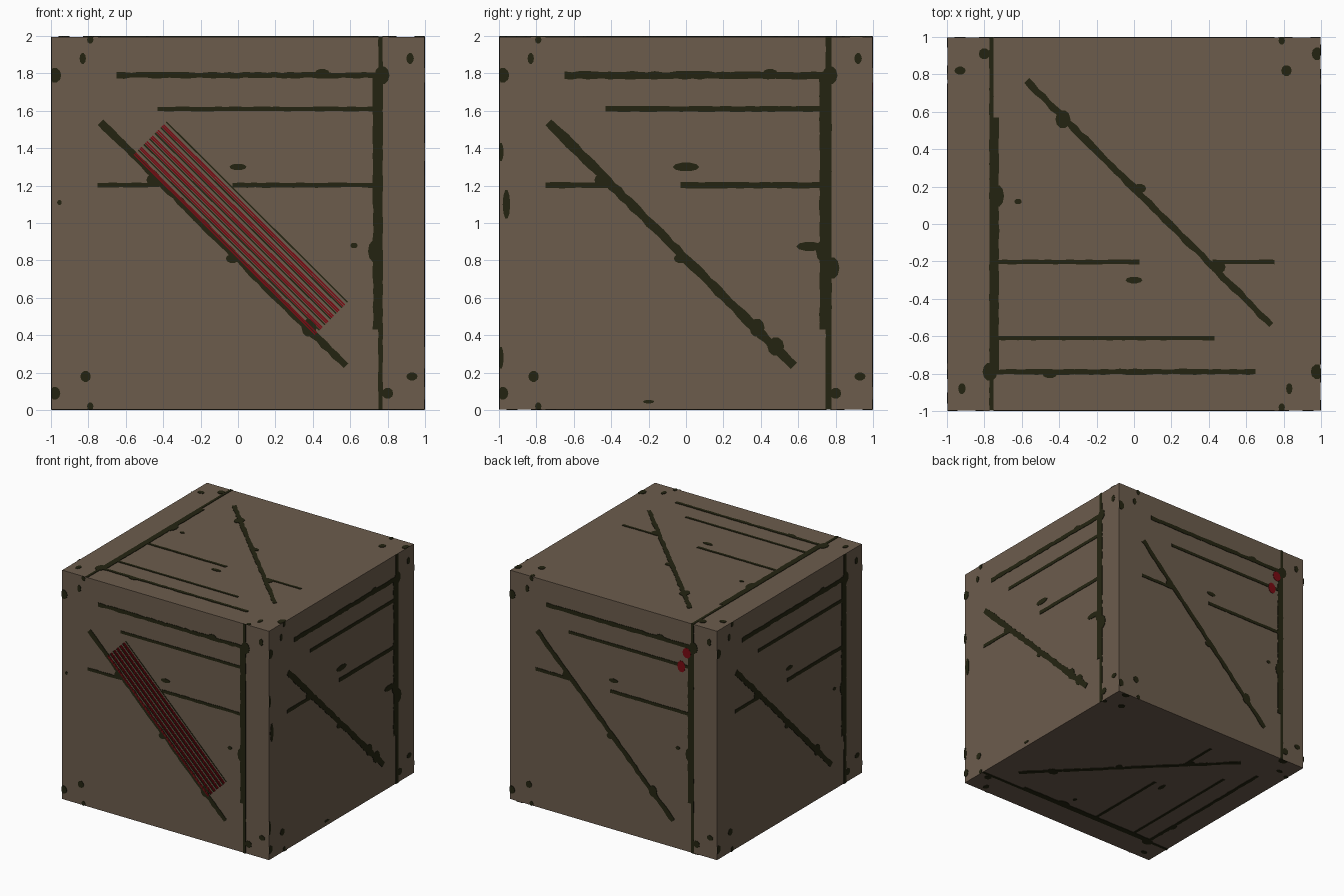
import bpy, bmesh, math, random
from mathutils import Vector

if "Cube" in bpy.data.objects:
    bpy.data.objects.remove(bpy.data.objects["Cube"])

random.seed(4)


def make_mat(name, rgb):
    m = bpy.data.materials.new(name)
    m.diffuse_color = (*rgb, 1)
    m.use_nodes = True
    m.node_tree.nodes["Principled BSDF"].inputs["Base Color"].default_value = m.diffuse_color
    return m


WOOD = make_mat("brown wood", (0.150, 0.107, 0.073))
DARK = make_mat("dark gap", (0.0175, 0.0175, 0.0055))
RED = make_mat("dark red paint", (0.19, 0.003, 0.006))
LIM, HALF = 0.998, 0.996


def finish(name, bm, mat, thick=0.004):
    me = bpy.data.meshes.new(name)
    bm.to_mesh(me)
    bm.free()
    me.materials.append(mat)
    ob = bpy.data.objects.new(name, me)
    bpy.context.collection.objects.link(ob)
    if thick:
        s = ob.modifiers.new("thickness", 'SOLIDIFY')
        s.thickness, s.offset = thick, -1
    return ob


# each side: outward normal, local right, local up, line width factor
SIDES = {
    "front": ((0, -1, 0), (1, 0, 0), (0, 0, 1), 0.9),
    "right": ((1, 0, 0), (0, 1, 0), (0, 0, 1), 1.15),
    "back": ((0, 1, 0), (-1, 0, 0), (0, 0, 1), 1.0),
    "left": ((-1, 0, 0), (0, -1, 0), (0, 0, 1), 1.1),
    "top": ((0, 0, 1), (-1, 0, 0), (0, -1, 0), 0.85),
    "bottom": ((0, 0, -1), (0, -1, 0), (-1, 0, 0), 0.85),
}


def place(side, u, v, d=1.0):
    n, r, up, _ = SIDES[side]
    c = lambda t: max(-LIM, min(LIM, t))
    return Vector(n) * d + Vector(r) * c(u) + Vector(up) * c(v) + Vector((0, 0, 1))


def stroke(bm, side, a, b, width, rough=0.0, d=1.0):
    """Flat ribbon from a to b with a slightly ragged outline."""
    a, b = Vector(a), Vector(b)
    n = max(1, int((b - a).length / 0.04)) if rough else 1
    t = (b - a).normalized()
    perp = Vector((-t.y, t.x))
    prev = None
    for i in range(n + 1):
        p = a.lerp(b, i / n)
        w1, w2 = (width / 2 + random.uniform(-rough, rough) for _ in "ab")
        q, s = p + perp * w1, p - perp * w2
        cur = (bm.verts.new(place(side, q.x, q.y, d)), bm.verts.new(place(side, s.x, s.y, d)))
        if prev:
            bm.faces.new((prev[1], cur[1], cur[0], prev[0]))
        prev = cur


def blob(bm, side, u, v, ru, rv, d=1.0):
    bm.faces.new([bm.verts.new(place(side, u + ru * math.cos(k * math.pi / 5),
                                     v + rv * math.sin(k * math.pi / 5), d)) for k in range(10)])


# crate body
bm = bmesh.new()
bmesh.ops.create_cube(bm, size=2 * HALF)
bmesh.ops.translate(bm, verts=bm.verts, vec=(0, 0, 1))
finish("crate_body", bm, WOOD, 0)

# plank gaps: start, end, width, raggedness
GAPS = [((0.762, -1), (0.762, 1), 0.027, 0.001),
        ((0.746, -0.57), (0.746, 0.8), 0.055, 0.003),
        ((-0.65, 0.79), (0.76, 0.79), 0.034, 0.004),
        ((-0.43, 0.61), (0.74, 0.61), 0.026, 0.001),
        ((-0.75, 0.203), (-0.42, 0.203), 0.027, 0.002),
        ((-0.03, 0.203), (0.74, 0.203), 0.028, 0.002),
        ((-0.735, 0.54), (0.575, -0.765), 0.042, 0.005)]
# nails and worn spots: centre, radii
SPOTS = [(0.77, 0.79, 0.04, 0.05), (0.92, 0.88, 0.02, 0.03), (0.93, -0.82, 0.03, 0.022),
         (-0.83, 0.88, 0.017, 0.03), (-0.79, 0.98, 0.017, 0.022), (-0.98, 0.79, 0.035, 0.04),
         (-0.815, -0.82, 0.028, 0.03), (-0.79, -0.98, 0.017, 0.022), (-0.98, -0.91, 0.03, 0.035),
         (0.8, -0.91, 0.03, 0.03), (0, 0.3, 0.045, 0.018), (0.45, 0.8, 0.04, 0.025),
         (-0.45, 0.23, 0.04, 0.035), (-0.03, -0.19, 0.035, 0.025), (0.38, -0.56, 0.04, 0.05),
         (0.73, -0.15, 0.035, 0.06), (0.62, -0.12, 0.02, 0.015)]
EXTRA = {"right": [(0.66, -0.125, 0.07, 0.025), (0.78, -0.24, 0.04, 0.06), (-0.96, 0.1, 0.02, 0.08),
                   (-0.2, -0.955, 0.03, 0.01), (0.48, -0.66, 0.045, 0.05),
                   (0, 0.3, 0.07, 0.024), (-0.99, -0.72, 0.015, 0.06), (-0.99, 0.38, 0.015, 0.05)],
         "front": [(-0.955, 0.11, 0.012, 0.014)]}
for side, (_, _, _, k) in SIDES.items():
    bm = bmesh.new()
    for a, b, w, rough in GAPS:
        stroke(bm, side, a, b, w * k, rough)
    for s in SPOTS + EXTRA.get(side, []):
        blob(bm, side, *s)
    finish(side + "_plank_gaps", bm, DARK)

# slanted striped paint patch on the front
along = Vector((0.97, -0.965))
across = Vector((0.18, 0.18))
start = Vector((-0.56, 0.365))
layers = {"red": (RED, bmesh.new()), "dark": (DARK, bmesh.new())}
N = 24
for i in range(N):
    if i % 4 in (0, 1, 3):
        key = "dark" if i % 4 == 3 else "red"
        p = start + across * ((i + 0.5) / N)
        stroke(layers[key][1], "front", p, p + along, across.length / N * 0.75, d=1.001)
for key, (mat, bm) in layers.items():
    finish("front_patch_%s_stripes" % key, bm, mat, 0.003)

# two red paint dabs on the back
bm = bmesh.new()
blob(bm, "back", 0.707, 0.73, 0.04, 0.045, 1.001)
blob(bm, "back", 0.655, 0.6, 0.038, 0.05, 1.001)
finish("back_paint_dabs", bm, RED, 0.003)
